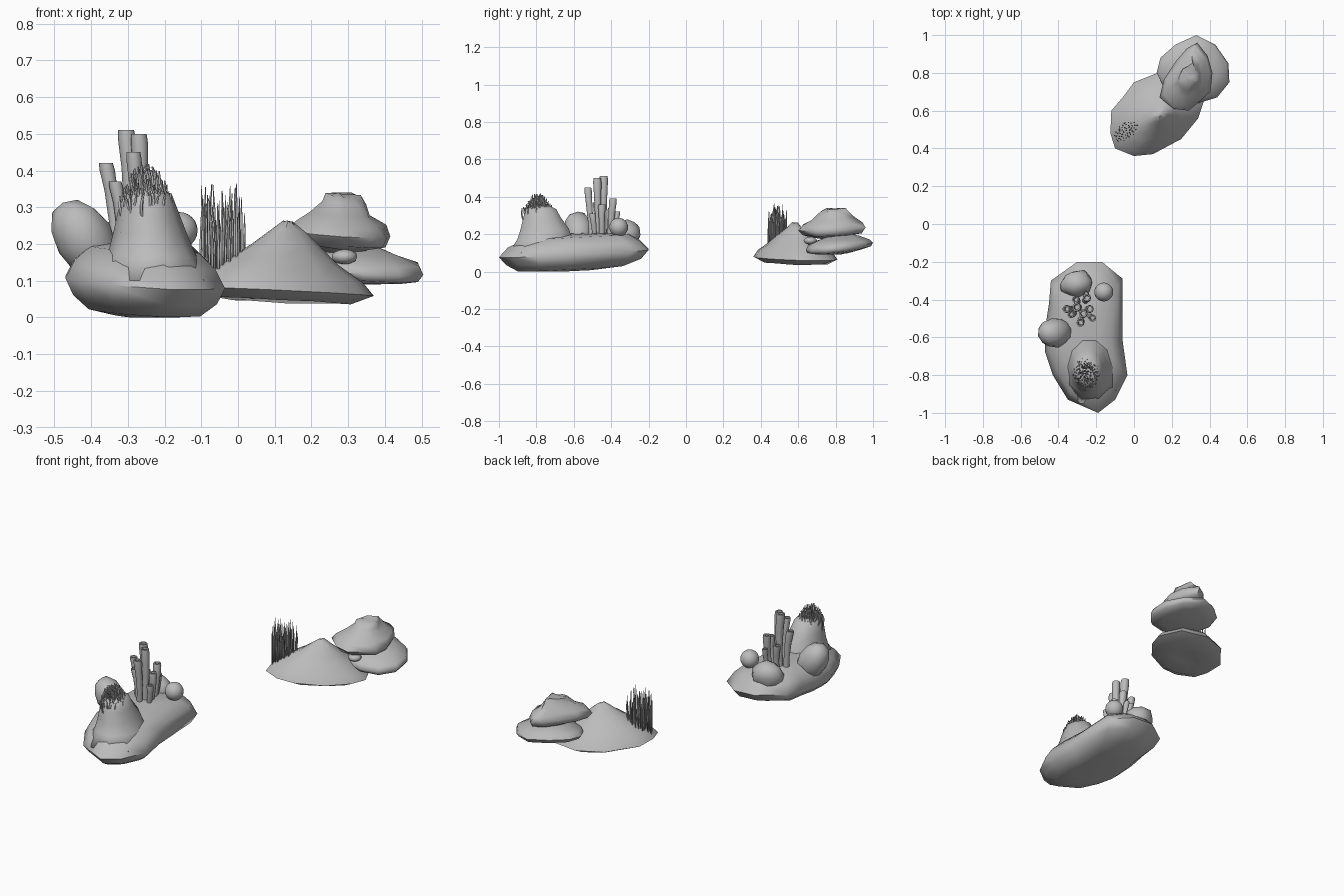
import bpy, bmesh, math, random
from mathutils import Matrix, Vector, Euler

random.seed(4)
cube = bpy.data.objects.get("Cube")
if cube:
    bpy.data.objects.remove(cube, do_unlink=True)

stone = bpy.data.materials.new("plain grey")
stone.use_nodes = True
GREY = (0.5, 0.5, 0.5, 1)
stone.diffuse_color = GREY
stone.node_tree.nodes["Principled BSDF"].inputs["Base Color"].default_value = GREY


def finish(name, bm, sharp=None):
    """Turn a bmesh into a smooth shaded grey object."""
    bmesh.ops.recalc_face_normals(bm, faces=bm.faces)
    mesh = bpy.data.meshes.new(name)
    bm.to_mesh(mesh)
    bm.free()
    mesh.materials.append(stone)
    obj = bpy.data.objects.new(name, mesh)
    bpy.context.collection.objects.link(obj)
    for p in mesh.polygons:
        p.use_smooth = True
    if sharp:
        bpy.ops.object.select_all(action="DESELECT")
        obj.select_set(True)
        bpy.context.view_layer.objects.active = obj
        bpy.ops.object.shade_smooth_by_angle(angle=math.radians(sharp))
    return obj


def loft(bm, rings):
    """Skin a stack of equal rings and close both ends with fans."""
    loops = [[bm.verts.new(p) for p in ring] for ring in rings]
    n = len(loops[0])
    for a, b in zip(loops, loops[1:]):
        for i in range(n):
            j = (i + 1) % n
            bm.faces.new((a[i], a[j], b[j], b[i]))
    for end in (loops[0], loops[-1]):
        mid = bm.verts.new(sum((v.co for v in end), Vector()) / n)
        for i in range(n):
            bm.faces.new((end[i], end[(i + 1) % n], mid))


def shell(name, outline, centre, rows, tilt=(0, 0), rough=0.0):
    """Rock from a plan outline; rows are (scale, z, shift x, shift y)."""
    cx, cy = centre
    rings = []
    for scale, z, sx, sy in rows:
        ring = []
        for x, y in outline:
            dx, dy = (x - cx) * scale, (y - cy) * scale
            r = 0 if scale == 1 else rough
            ring.append((cx + dx + sx + random.uniform(-r, r),
                         cy + dy + sy + random.uniform(-r, r),
                         max(0, z + tilt[0] * dx + tilt[1] * dy + random.uniform(-r, r) * 0.6)))
        rings.append(ring)
    bm = bmesh.new()
    loft(bm, rings)
    return finish(name, bm, 65)


def circle(x, y, z, r, sides, ry=None):
    return [(x + r * math.cos(math.tau * i / sides),
             y + (ry or r) * math.sin(math.tau * i / sides), z) for i in range(sides)]


def boulder(name, place, size, turn=(0, 0, 0), rough=0.0, detail=2):
    bm = bmesh.new()
    bmesh.ops.create_icosphere(bm, subdivisions=detail, radius=1)
    for v in bm.verts:
        v.co *= 1 + random.uniform(-rough, rough)
    bm.transform(Matrix.LocRotScale(Vector(place), Euler(turn), Vector(size)))
    return finish(name, bm)


# Front island: base slab, tall stump
shell("front_rock_base",
      [(-.19, -1), (-.35, -.93), (-.43, -.8), (-.47, -.68), (-.47, -.55), (-.45, -.42),
       (-.44, -.3), (-.3, -.2), (-.17, -.2), (-.06, -.29), (-.06, -.62), (-.035, -.8), (-.1, -.93)],
      (-.26, -.6),
      [(.4, .005, 0, -.04), (.7, .018, 0, -.02), (.9, .055, 0, 0), (1, .1, 0, 0),
       (.88, .15, 0, 0), (.68, .19, 0, .02), (.3, .2, 0, 0)], (-.05, .05))

bm = bmesh.new()
loft(bm, [circle(x, y, z, r, 10, ry) for x, y, z, r, ry in (
    (-.23, -.77, .1, .17, .19), (-.235, -.755, .17, .12, .155), (-.24, -.755, .23, .1, .135),
    (-.245, -.77, .29, .082, .105), (-.245, -.775, .335, .065, .085), (-.245, -.775, .35, .04, .05))])
finish("front_rock_stump", bm)

# Loose stones and ball on the front island
boulder("leaning_stone", (-.42, -.575, .215), (.078, .078, .12), (0, -.55, .2), .05)
boulder("back_stone", (-.305, -.315, .2), (.088, .07, .082), (0, .1, .2), .1)
bm = bmesh.new()
bmesh.ops.create_uvsphere(bm, u_segments=20, v_segments=12, radius=.05,
                          matrix=Matrix.Translation((-.16, -.36, .237)))
finish("round_coral", bm)

# Hollow tube cluster: top x, top y, height, radius
bm = bmesh.new()
for x, y, h, r in ((-.36, -.45, .42, .019), (-.335, -.48, .37, .017), (-.305, -.44, .51, .022),
                   (-.27, -.475, .5, .021), (-.285, -.525, .45, .019), (-.235, -.45, .36, .019),
                   (-.25, -.39, .39, .02), (-.31, -.4, .34, .018), (-.22, -.5, .31, .017),
                   (-.255, -.365, .32, .014)):
    bx, by = x + (-.285 - x) * .35, y + (-.45 - y) * .3
    rings = []
    for t, k in ((0, .85), (.35, .8), (.7, .95), (.93, 1.1), (1, 1.0), (1, .65), (.85, .6)):
        bow = .008 * math.sin(t * math.pi)
        rings.append(circle(bx + (x - bx) * t + bow, by + (y - by) * t, .17 + (h - .17) * t, r * k, 10))
    loft(bm, rings)
finish("tube_coral", bm, 50)

# Dense tuft on the stump
bm = bmesh.new()
for i in range(130):
    a, d = i * 2.4, math.sqrt((i + .5) / 130)
    ux, uy = math.cos(a) * d, math.sin(a) * d
    x, y = -.252 + ux * .055, -.79 + uy * .068
    top = .415 - .085 * d * d + random.uniform(-.012, .008)
    wx, wy = random.uniform(-.012, .012), random.uniform(-.012, .012)
    loft(bm, [circle(x + ux * .015 * t + wx * math.sin(t * 3), y + uy * .018 * t + wy * math.sin(t * 3),
                     top - .09 * (1 - t), .0042 * k, 5)
              for t, k in ((0, 1), (.35, 1), (.7, .95), (1, .5))])
finish("stump_tuft", bm)

# Back island: pointed mound
shell("back_mound",
      [(-.12, .6), (-.125, .48), (-.1, .4), (0, .36), (.1, .37), (.25, .45), (.34, .56),
       (.37, .65), (.31, .78), (.15, .81), (0, .75), (-.06, .67)],
      (.12, .58),
      [(.3, .055, 0, 0), (.75, .045, 0, 0), (1, .07, 0, 0), (.88, .105, 0, 0),
       (.62, .152, 0, 0), (.4, .193, .01, 0), (.18, .235, .015, 0), (.05, .262, .018, 0)],
      (-.04, -.02), .005)

# Tall grass on the mound
bm = bmesh.new()
for i in range(48):
    a, d = i * 2.4, math.sqrt((i + .5) / 48)
    u, v = math.cos(a) * d * .07, math.sin(a) * d * .042
    x, y = -.045 + u * .8 - v * .6, .49 + u * .6 + v * .8
    top = random.uniform(.27, .365)
    wx, wy = random.uniform(-.008, .008), random.uniform(-.008, .008)
    loft(bm, [circle(x + wx * t * t, y + wy * t * t, .1 + (top - .1) * t, .0036 * k, 5)
              for t, k in ((0, 1), (.4, 1), (.75, .85), (1, .25))])
finish("tall_grass", bm)

# Two stacked shelves and the knob between them
shell("lower_shelf",
      [(.12, .8), (.14, .88), (.22, .95), (.33, 1), (.43, .95), (.5, .85), (.505, .75),
       (.44, .67), (.34, .64), (.24, .65), (.16, .72)],
      (.33, .82),
      [(.25, .095, 0, 0), (.65, .105, 0, 0), (.93, .118, 0, 0), (1, .137, 0, 0),
       (.92, .157, 0, 0), (.6, .178, 0, 0), (.25, .2, 0, 0)], (-.08, .1), .005)
shell("upper_shelf",
      [(.135, .67), (.16, .77), (.22, .86), (.28, .93), (.335, .96), (.39, .89), (.415, .8),
       (.405, .7), (.36, .66), (.29, .6), (.21, .61)],
      (.28, .77),
      [(.25, .175, 0, 0), (.6, .19, 0, 0), (.88, .2, 0, 0), (1, .23, 0, 0), (.88, .258, 0, 0),
       (.62, .283, 0, .01), (.42, .315, .005, .015), (.34, .334, .005, .015),
       (.15, .337, .005, .015)], (-.08, .06), .008)
boulder("shelf_knob", (.29, .665, .165), (.036, .036, .021))
